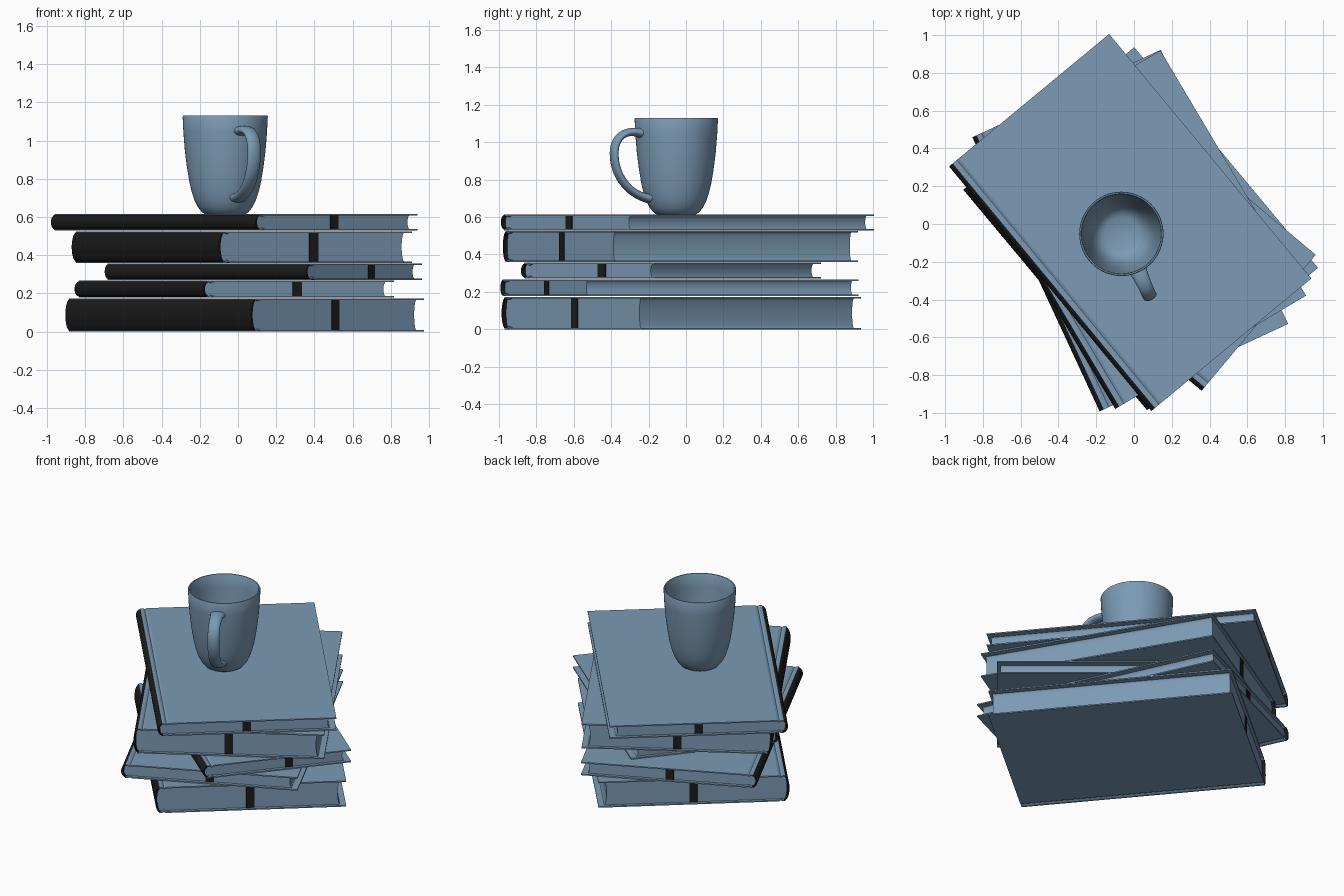
import bpy, bmesh
from math import sin, cos, pi, radians
from mathutils import Matrix, Vector
from mathutils.geometry import interpolate_bezier

if "Cube" in bpy.data.objects:
    bpy.data.objects.remove(bpy.data.objects["Cube"])


def material(name, rgb):
    mat = bpy.data.materials.new(name)
    mat.use_nodes = True
    mat.diffuse_color = (*rgb, 1)
    mat.node_tree.nodes["Principled BSDF"].inputs["Base Color"].default_value = (*rgb, 1)
    return mat


BLUE = material("steel blue", (0.20, 0.325, 0.46))
BLACK = material("soft black", (0.011, 0.011, 0.011))


def finish(name, bm, mat, matrix):
    bmesh.ops.recalc_face_normals(bm, faces=bm.faces)
    mesh = bpy.data.meshes.new(name)
    bm.to_mesh(mesh)
    bm.free()
    mesh.materials.append(mat)
    obj = bpy.data.objects.new(name, mesh)
    bpy.context.collection.objects.link(obj)
    obj.matrix_world = matrix
    return obj


def prism(name, profile, y0, y1, mat, matrix):
    """Extrude a closed (x, z) outline from y0 to y1."""
    bm = bmesh.new()
    face = bm.faces.new([bm.verts.new((x, y0, z)) for x, z in profile])
    ext = bmesh.ops.extrude_face_region(bm, geom=[face])
    verts = [v for v in ext["geom"] if isinstance(v, bmesh.types.BMVert)]
    bmesh.ops.translate(bm, verts=verts, vec=(0, y1 - y0, 0))
    return finish(name, bm, mat, matrix)


def arc(x, bulge, low, high, n=12):
    """Bowed line from low to high; a negative bulge goes to -x."""
    mid, half = (low + high) / 2, (high - low) / 2
    return [(x + bulge * cos(a), mid + half * sin(a))
            for a in (-pi / 2 + pi * i / n for i in range(n + 1))]


smooth = []
BOARD = 0.008
OVERHANG = 0.02


def book(name, centre, angle, width, length, z0, z1, mark_x=0.0):
    place = Matrix.Translation((*centre, z0)) @ Matrix.Rotation(radians(angle), 4, "Z")
    w, l, h = width / 2, length / 2, z1 - z0

    # Boards with a shallow hinge groove beside the spine
    outer = [(-w + 0.025, 0), (-w + 0.042, 0), (-w + 0.054, 0.006), (-w + 0.068, 0), (w, 0)]
    board = outer + [(x, z + BOARD) for x, z in reversed(outer)]
    prism(name + "_bottom_board", board, -l, l, BLUE, place)
    prism(name + "_top_board", [(x, h - z) for x, z in board], -l, l, BLUE, place)

    # Rounded spine strip
    strip = arc(-w + 0.032, -0.032, 0.003, h - 0.003)
    strip += arc(-w + 0.034, -0.024, BOARD, h - BOARD)[::-1]
    smooth.append(prism(name + "_spine", strip, -l, l, BLACK, place))

    # Pages: rounded at the spine, hollow at the fore edge
    low, high = BOARD * 0.8, h - BOARD * 0.8
    pages = arc(-w + 0.034, -0.02, low, high)
    pages += arc(w - 0.035, -0.016, low, high)[::-1]
    smooth.append(prism(name + "_pages", pages, -l + OVERHANG, l - OVERHANG, BLUE, place))

    # Dark band across the pages at each end
    band = [(mark_x - 0.026, low), (mark_x + 0.026, low),
            (mark_x + 0.026, high), (mark_x - 0.026, high)]
    for side, label in ((-1, "tail"), (1, "head")):
        y = side * (l - OVERHANG)
        prism(f"{name}_{label}_band", band, y - side * 0.001, y + side * 0.005, BLACK, place)


book("first_book", (0.035, -0.025), 39.8, 1.178, 1.52, 0.0, 0.174)
book("second_book", (-0.02, -0.035), 24.9, 1.10, 1.60, 0.178, 0.267)
book("third_book", (0.132, -0.08), 50.0, 0.94, 1.378, 0.271, 0.356, 0.08)
book("fourth_book", (0.02, -0.03), 30.7, 1.175, 1.51, 0.360, 0.525)
book("fifth_book", (-0.02, 0.008), 39.6, 1.10, 1.68, 0.529, 0.615)

# Mug body, turned around its axis
MUG = Matrix.Translation((-0.067, -0.052, 0.615))
outline = [(0, 0.004), (0.095, 0.004), (0.105, 0), (0.122, 0.01), (0.142, 0.035),
           (0.160, 0.07), (0.175, 0.115), (0.188, 0.17), (0.201, 0.25), (0.211, 0.33),
           (0.219, 0.43), (0.223, 0.51), (0.220, 0.516), (0.213, 0.516), (0.209, 0.51),
           (0.205, 0.43), (0.197, 0.33), (0.187, 0.25), (0.174, 0.17), (0.16, 0.115),
           (0.143, 0.075), (0.12, 0.045), (0.09, 0.03), (0, 0.026)]
bm = bmesh.new()
verts = [bm.verts.new((r, 0, z)) for r, z in outline]
edges = [bm.edges.new(pair) for pair in zip(verts, verts[1:])]
bmesh.ops.spin(bm, geom=verts + edges, cent=(0, 0, 0), axis=(0, 0, 1),
               angle=2 * pi, steps=64, use_duplicate=False)
bmesh.ops.remove_doubles(bm, verts=bm.verts, dist=0.0001)
smooth.append(finish("mug_body", bm, BLUE, MUG))

# Mug handle: a flattened oval swept along two curves
knots = [(0.212, 0.435), (0.30, 0.455), (0.365, 0.415), (0.365, 0.325),
         (0.365, 0.205), (0.28, 0.105), (0.163, 0.085)]
k = [Vector((r, 0, z)) for r, z in knots]
path = interpolate_bezier(*k[:4], 14)[:-1] + interpolate_bezier(*k[3:], 16)
bm = bmesh.new()
rings = []
for i, p in enumerate(path):
    tangent = (path[min(i + 1, len(path) - 1)] - path[max(i - 1, 0)]).normalized()
    normal = tangent.cross(Vector((0, 1, 0)))
    flare = 1 + 0.3 * abs(2 * i / (len(path) - 1) - 1) ** 6
    rings.append([bm.verts.new(p + flare * (normal * 0.02 * cos(a) + Vector((0, 0.037 * sin(a), 0))))
                  for a in (2 * pi * j / 20 for j in range(20))])
for a, b in zip(rings, rings[1:]):
    for j in range(20):
        bm.faces.new((a[j], a[j - 1], b[j - 1], b[j]))
bm.faces.new(rings[0])
bm.faces.new(rings[-1])
smooth.append(finish("mug_handle", bm, BLUE, MUG @ Matrix.Rotation(radians(-65.5), 4, "Z")))

# Smooth the rounded parts, keeping sharp edges
bpy.ops.object.select_all(action="DESELECT")
for obj in smooth:
    obj.select_set(True)
bpy.context.view_layer.objects.active = smooth[0]
bpy.ops.object.shade_smooth_by_angle(angle=radians(35))
